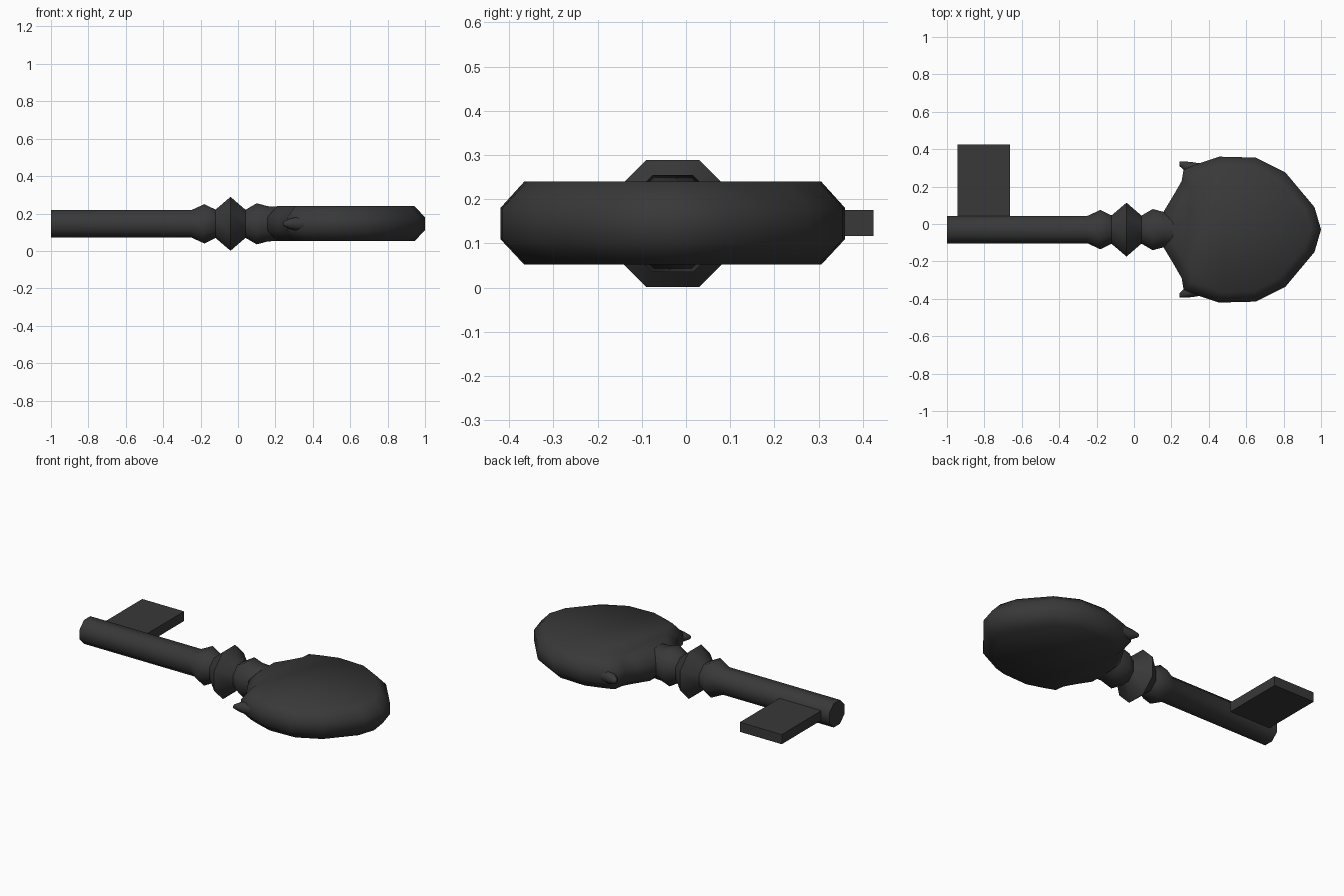
import bpy, bmesh, math
from mathutils import Vector

if "Cube" in bpy.data.objects:
    bpy.data.objects.remove(bpy.data.objects["Cube"])

AXIS_Y, AXIS_Z = -0.03, 0.145
iron = bpy.data.materials.new("dark iron")
iron.diffuse_color = (0.04, 0.04, 0.04, 1)
iron.use_nodes = True
iron.node_tree.nodes["Principled BSDF"].inputs["Base Color"].default_value = iron.diffuse_color


def loft(name, rings, angle):
    """Skin a list of equal-length closed rings and cap both ends."""
    bm = bmesh.new()
    loops = [[bm.verts.new(p) for p in ring] for ring in rings]
    n = len(loops[0])
    for a, b in zip(loops, loops[1:]):
        for i in range(n):
            j = (i + 1) % n
            bm.faces.new((a[i], a[j], b[j], b[i]))
    bm.faces.new(loops[0][::-1])
    bm.faces.new(loops[-1])
    bmesh.ops.recalc_face_normals(bm, faces=bm.faces[:])
    mesh = bpy.data.meshes.new(name)
    bm.to_mesh(mesh)
    bm.free()
    mesh.materials.append(iron)
    ob = bpy.data.objects.new(name, mesh)
    bpy.context.collection.objects.link(ob)
    bpy.ops.object.select_all(action='DESELECT')
    ob.select_set(True)
    bpy.context.view_layer.objects.active = ob
    bpy.ops.object.shade_smooth_by_angle(angle=math.radians(angle))
    return ob


def octagon(x, y, apothem):
    r = apothem / math.cos(math.pi / 8)
    angles = [math.pi / 8 + k * math.pi / 4 for k in range(8)]
    return [(x, y + r * math.cos(a), AXIS_Z + r * math.sin(a)) for a in angles]


# Octagonal shaft with three turned collars
profile = [(-1, .073), (-.25, .073), (-.18, .105), (-.12, .076), (-.04, .144),
           (.04, .075), (.10, .11), (.16, .094), (.25, .09)]
loft("shaft_and_collars", [octagon(x, AXIS_Y, r) for x, r in profile], 60)

# Solid rounded handle, chamfered top and bottom
half = [(.155, .09), (.215, .19), (.255, .26), (.265, .32), (.335, .35),
        (.455, .39), (.65, .385), (.81, .305), (.965, .12)]
outline = half + [(1, 0)] + [(x, -y) for x, y in reversed(half)]
centre = Vector((.58, 0))


def handle_ring(inset, z):
    ring = []
    for p in outline:
        d = Vector(p) - centre
        d *= (d.length - inset) / d.length
        ring.append((centre.x + d.x, AXIS_Y + d.y, z))
    return ring


loft("handle", [handle_ring(i, z) for i, z in
                ((.057, .052), (0, .11), (0, .18), (.057, .24))], 60)

# Small hooked spurs on both shoulders of the handle
for side, label in ((1, "left"), (-1, "right")):
    spur = [(.38, .31, .04), (.31, .325, .036), (.275, .337, .027),
            (.242, .352, .011)]
    loft("spur_" + label,
         [octagon(x, AXIS_Y + side * y, r) for x, y, r in spur], 60)

# Flat rectangular key bit
loft("key_bit", [[(-.945, y, .117), (-.662, y, .117), (-.662, y, .176), (-.945, y, .176)]
                 for y in (0, .424)], 30)
